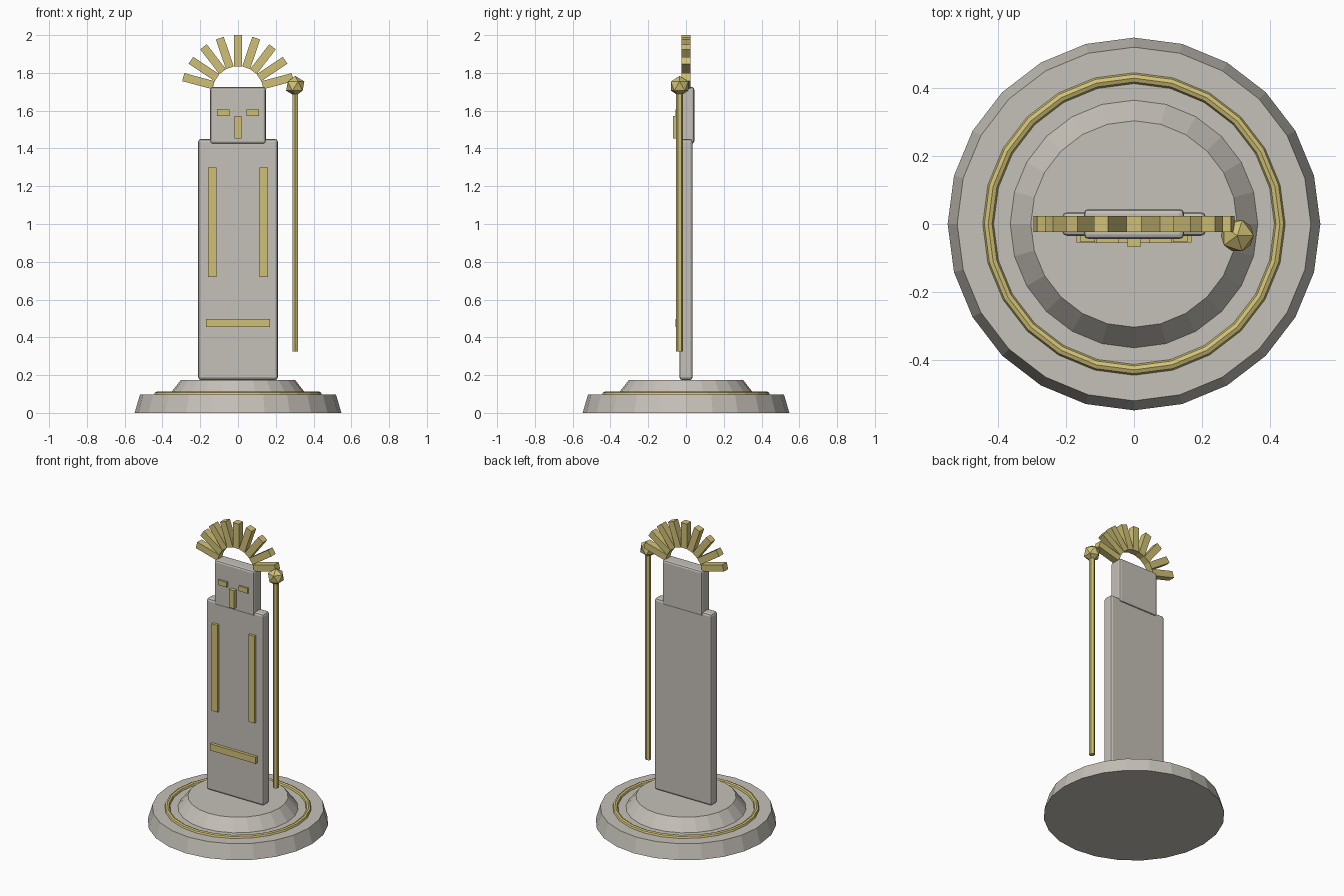
import bpy
import bmesh
from math import radians, sin, cos, pi
from mathutils import Matrix, Vector

if "Cube" in bpy.data.objects:
    bpy.data.objects.remove(bpy.data.objects["Cube"], do_unlink=True)


def make_material(name, colour):
    mat = bpy.data.materials.new(name)
    mat.use_nodes = True
    mat.diffuse_color = (*colour, 1)
    mat.node_tree.nodes["Principled BSDF"].inputs["Base Color"].default_value = (*colour, 1)
    return mat


stone = make_material("pale stone", (0.56, 0.53, 0.48))
gold = make_material("muted gold", (0.63, 0.53, 0.18))


def finish(name, bm, mat):
    bmesh.ops.recalc_face_normals(bm, faces=bm.faces)
    mesh = bpy.data.meshes.new(name)
    bm.to_mesh(mesh)
    bm.free()
    mesh.materials.append(mat)
    obj = bpy.data.objects.new(name, mesh)
    bpy.context.collection.objects.link(obj)
    return obj


def box(name, centre, size, mat, bevel=0, tilt=0):
    bm = bmesh.new()
    bmesh.ops.create_cube(bm, size=1)
    bm.transform(Matrix.Diagonal((*size, 1)))
    obj = finish(name, bm, mat)
    obj.location = centre
    obj.rotation_euler.y = tilt
    if bevel:
        mod = obj.modifiers.new("soft edges", "BEVEL")
        mod.width = bevel
        mod.segments = 2
    return obj


def cylinder(name, x, y, bottom, top, r_bottom, r_top, sides, mat):
    bm = bmesh.new()
    bmesh.ops.create_cone(bm, cap_ends=True, segments=sides, radius1=r_bottom,
                          radius2=r_top, depth=top - bottom)
    obj = finish(name, bm, mat)
    obj.location = (x, y, (bottom + top) / 2)
    return obj


def ring(name, z, radius, thickness, sides, mat):
    # Sweep a small polygon around the vertical axis
    bm = bmesh.new()
    section = [bm.verts.new((radius + thickness * cos(a), 0, thickness * sin(a)))
               for a in (i * pi / 4 for i in range(8))]
    edges = [bm.edges.new((section[i - 1], section[i])) for i in range(8)]
    bmesh.ops.spin(bm, geom=section + edges, cent=(0, 0, 0), axis=(0, 0, 1),
                   angle=2 * pi, steps=sides, use_merge=True)
    bmesh.ops.remove_doubles(bm, verts=bm.verts, dist=0.0001)
    obj = finish(name, bm, mat)
    obj.location.z = z
    return obj


# Stepped round base with an inlaid ring
cylinder("base_lower", 0, 0, 0, 0.097, 0.547, 0.519, 24, stone)
cylinder("base_upper", 0, 0, 0.095, 0.173, 0.365, 0.303, 24, stone)
ring("base_ring", 0.097, 0.428, 0.016, 24, gold)

# Slab body and head
box("body", (0, 0, 0.812), (0.422, 0.07, 1.276), stone, 0.015)
box("head", (0, 0, 1.575), (0.294, 0.088, 0.3), stone, 0.013)

# Face and robe ornaments
for side, x in (("right", -1), ("left", 1)):
    box(side + "_eye", (x * 0.077, -0.047, 1.59), (0.066, 0.018, 0.034), gold)
    box(side + "_robe_strip", (x * 0.136, -0.042, 1.01), (0.043, 0.022, 0.58), gold)
box("nose", (0, -0.052, 1.512), (0.038, 0.032, 0.12), gold)
box("robe_band", (0, -0.043, 0.476), (0.337, 0.024, 0.044), gold)

# Fan of crown rays
for i in range(9):
    angle = radians(-75 + i * 18.75)
    centre = Vector((0, 0, 1.7)) + 0.217 * Vector((sin(angle), 0, cos(angle)))
    box(f"crown_ray_{i + 1}", centre, (0.044, 0.046, 0.166), gold, tilt=angle)

# Staff with faceted knob
cylinder("staff", 0.303, -0.034, 0.325, 1.72, 0.018, 0.018, 6, gold)
bm = bmesh.new()
bmesh.ops.create_icosphere(bm, subdivisions=1, radius=0.054)
knob = finish("staff_knob", bm, gold)
knob.location = (0.303, -0.034, 1.73)
